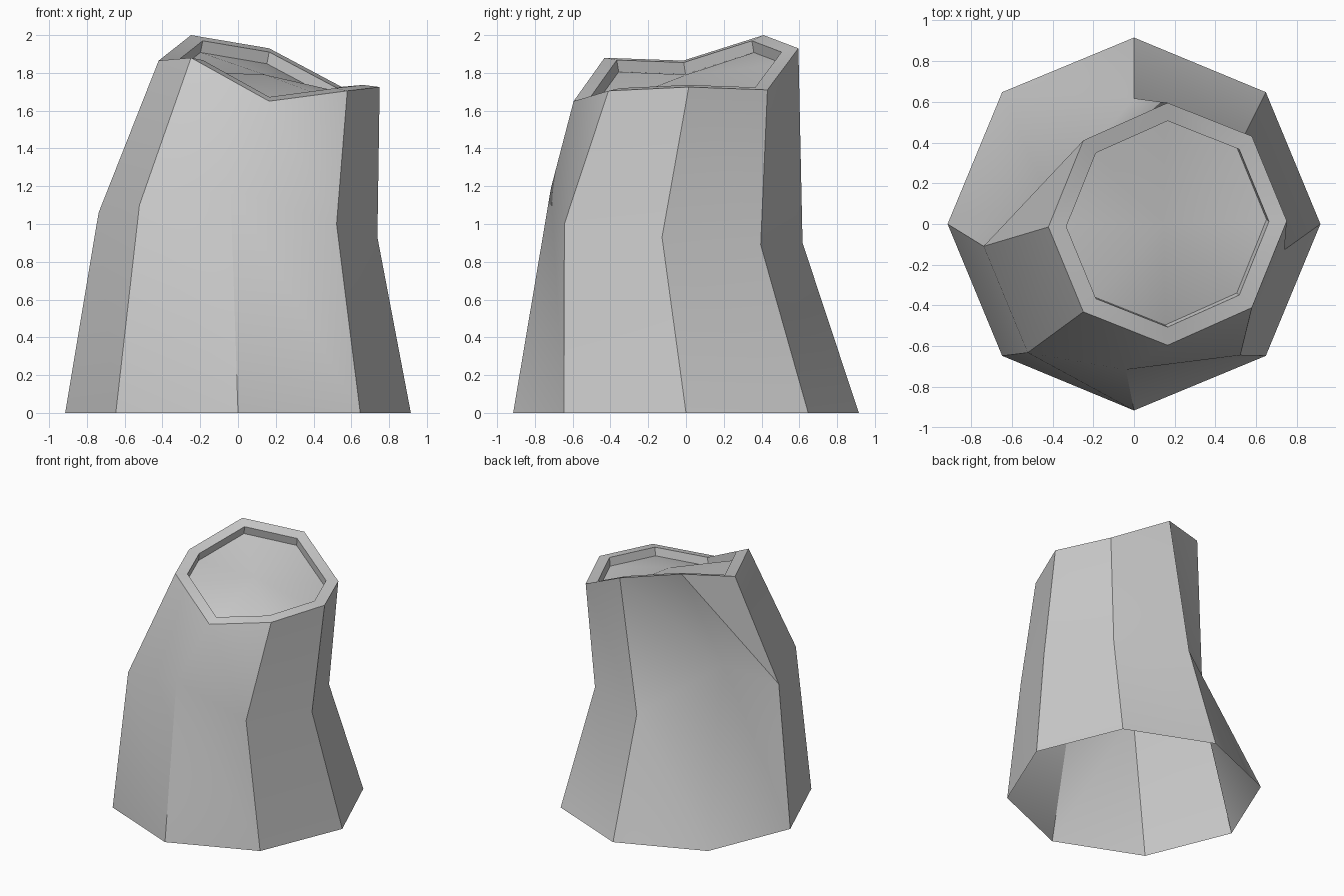
import bpy, bmesh, math
from mathutils import Vector

cube = bpy.data.objects.get("Cube")
if cube:
    bpy.data.objects.remove(cube, do_unlink=True)

SIDES = 8
RIM_CENTRE = Vector((0.165, 0, 1.80))
RECESS = Vector((-0.012, 0.01, -0.062))   # square to the slanted rim
FLOOR_PEAK = Vector((0.145, 0, 1.79))

stone = bpy.data.materials.new("plain_grey")
stone.use_nodes = True
grey = (0.6, 0.6, 0.6, 1)
stone.diffuse_color = grey
stone.node_tree.nodes["Principled BSDF"].inputs["Base Color"].default_value = grey


def octagon(rx, ry, cx, cy, skew, heights):
    """Eight points, anticlockwise from +x, each with its own height."""
    points = []
    for i, z in enumerate(heights):
        a = math.tau * i / SIDES
        x = rx * math.cos(a)
        points.append(Vector((cx + x, cy + ry * math.sin(a) + skew * x, z)))
    return points


# Open base, leaning waist and slanted broken rim
base = octagon(0.915, 0.915, 0, 0, 0, [0] * SIDES)
waist = octagon(0.738, 0.735, 0, -0.118, -0.012,
                [0.93, 0.89, 0.9, 1.0, 1.06, 1.1, 1.1, 1.0])
waist[3] = Vector((-0.42, 0.13, 1.22))    # hollow at the back left
waist[6] = Vector((-0.04, -0.715, 1.19))  # flattened front
rim = octagon(0.585, 0.595, 0.165, 0, 0.025,
              [1.725, 1.71, 1.93, 2.0, 1.865, 1.88, 1.65, 1.705])
lip = [p.lerp(RIM_CENTRE, 0.15) for p in rim]
floor = [p + RECESS for p in lip]

bm = bmesh.new()
rings = [[bm.verts.new(p) for p in ring] for ring in (base, waist, rim, lip, floor)]
for low, high in zip(rings, rings[1:]):
    for i in range(SIDES):
        j = (i + 1) % SIDES
        bm.faces.new((low[i], low[j], high[i]))
        bm.faces.new((low[j], high[j], high[i]))

# Sunken floor inside the rim, rising to a low peak
peak = bm.verts.new(FLOOR_PEAK)
for i in range(SIDES):
    bm.faces.new((rings[-1][i], rings[-1][(i + 1) % SIDES], peak))

mesh = bpy.data.meshes.new("stump")
bm.to_mesh(mesh)
bm.free()
mesh.materials.append(stone)
stump = bpy.data.objects.new("stump", mesh)
bpy.context.collection.objects.link(stump)

# Soft facets, crisp corners
bpy.ops.object.select_all(action='DESELECT')
stump.select_set(True)
bpy.context.view_layer.objects.active = stump
bpy.ops.object.shade_smooth_by_angle(angle=math.radians(30))
